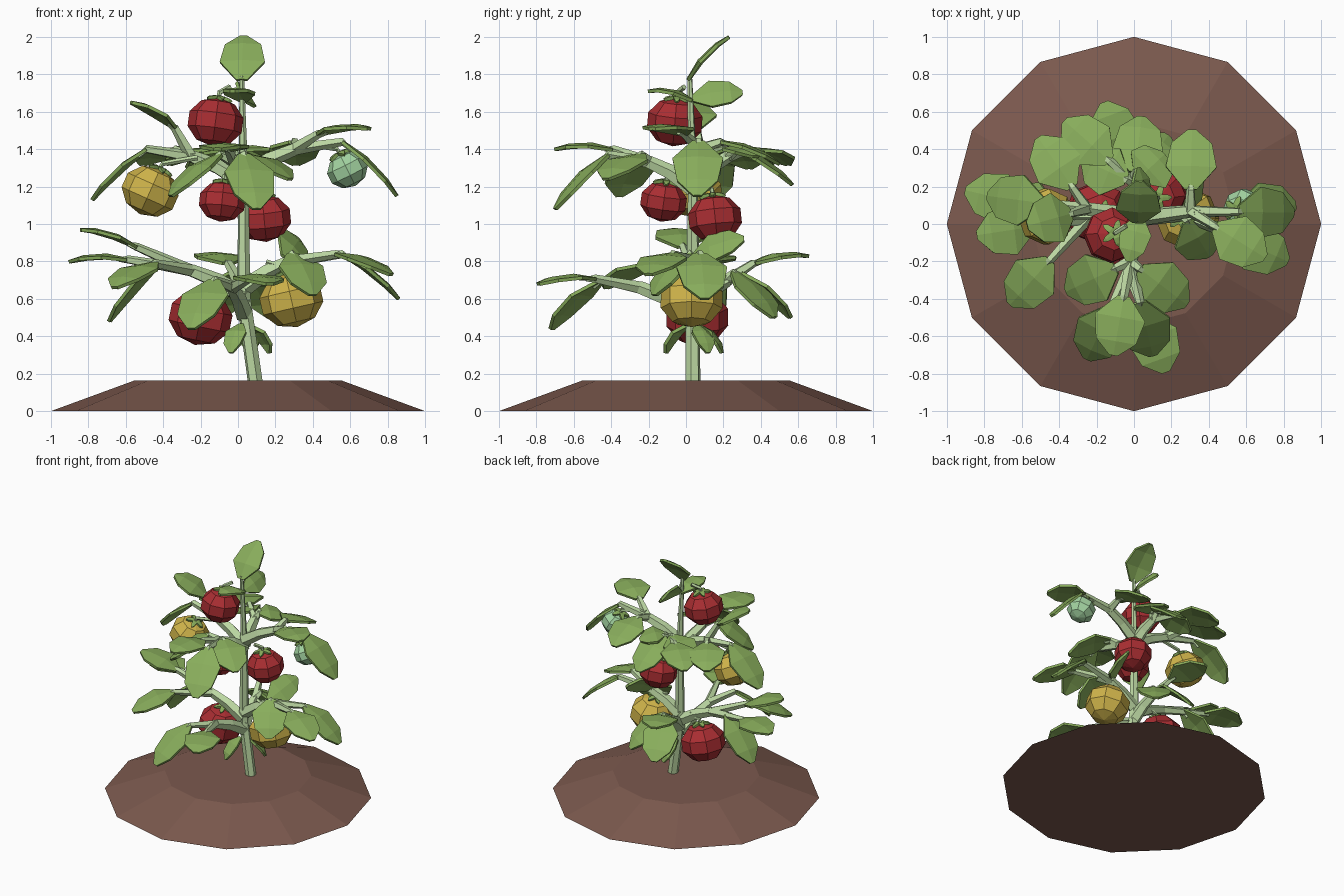
import bpy, bmesh, math
from mathutils import Vector as V

if "Cube" in bpy.data.objects:
    bpy.data.objects.remove(bpy.data.objects["Cube"])


def mat(name, *rgb):
    m = bpy.data.materials.new(name)
    m.diffuse_color = (*rgb, 1)
    m.use_nodes = True
    m.node_tree.nodes["Principled BSDF"].inputs["Base Color"].default_value = m.diffuse_color
    return m


SOIL = mat("soil", .2, .1, .076)
STEM = mat("stem", .5, .68, .36)
LEAF = mat("leaf", .25, .42, .107)
RED = mat("ripe", .4, .027, .032)
YELLOW = mat("half_ripe", .63, .46, .07)
GREEN = mat("unripe", .37, .66, .36)
AXIS = V((.03, .037, 0))  # where the stem stands
UP = V((0, 0, 1))


def finish(bm, name, material):
    bmesh.ops.recalc_face_normals(bm, faces=bm.faces)
    me = bpy.data.meshes.new(name)
    bm.to_mesh(me)
    bm.free()
    me.materials.append(material)
    ob = bpy.data.objects.new(name, me)
    bpy.context.collection.objects.link(ob)
    return ob


def tube(name, pts, r0, r1, sides=5):
    """Faceted tube through points, tapering from r0 to r1."""
    bm = bmesh.new()
    last = len(pts) - 1
    rings = []
    for i, p in enumerate(pts):
        d = (pts[min(i + 1, last)] - pts[max(i - 1, 0)]).normalized()
        u = d.orthogonal().normalized() if not i else (u - d * u.dot(d)).normalized()
        w = d.cross(u)
        r = r0 + (r1 - r0) * i / last
        rings.append([bm.verts.new(p + r * (u * math.cos(a) + w * math.sin(a)))
                      for a in [math.tau * k / sides for k in range(sides)]])
    for a, b in zip(rings, rings[1:]):
        for k in range(sides):
            bm.faces.new((a[k], a[k - 1], b[k - 1], b[k]))
    bm.faces.new(rings[0])
    bm.faces.new(rings[-1])
    finish(bm, name, STEM)


def leaf(name, base, tip, width=.27, up=UP, arch=.03):
    """Angular arched leaf blade folded along its midrib."""
    d = tip - base
    side = d.cross(V(up)).normalized()
    n = side.cross(d).normalized()
    bm = bmesh.new()
    rows = []
    for t, w in ((0, .12), (.36, .5), (.76, .4), (1, .08)):
        c = base + d * t + n * arch * 4 * t * (1 - t)
        rows.append([bm.verts.new(c + (side * s - n * .1 * abs(s)) * w * width)
                     for s in (-1, 0, 1)])
    for a, b in zip(rows, rows[1:]):
        for k in (0, 1):
            bm.faces.new((a[k], a[k + 1], b[k + 1], b[k]))
    m = finish(bm, name, LEAF).modifiers.new("thickness", "SOLIDIFY")
    m.thickness = .018
    m.offset = 0


def branch(name, knot, *tips):
    """Branch from the stem to a knot, then one stalk and leaf per tip."""
    knot = V(knot)
    root = AXIS + UP * (knot.z - .14)
    tube(name + "_branch", [root, root.lerp(knot, .5) + UP * .015, knot], .05, .036)
    for i, tip in enumerate(tips):
        tip = V(tip)
        gap = tip - knot
        base = knot + gap * max(.15, 1 - .32 / gap.length)
        base.z = knot.z + .04 + .4 * max(0, gap.z)
        tube(f"{name}_stalk_{i}", [knot, base, base.lerp(tip, .15)], .034, .012)
        leaf(f"{name}_leaf_{i}", base, tip)


def fruit(name, c, r, material):
    """Squashed low-poly fruit leaning to the stem, with calyx and stalk."""
    c = V(c)
    inward = AXIS - c
    inward.z = 0
    axis = (UP + inward * .9).normalized()
    turn = UP.rotation_difference(axis)
    bm = bmesh.new()
    bmesh.ops.create_uvsphere(bm, u_segments=8, v_segments=5, radius=r * 1.02)
    bmesh.ops.scale(bm, verts=bm.verts, vec=(1, 1, .86))
    bmesh.ops.rotate(bm, verts=bm.verts, matrix=turn.to_matrix())
    bmesh.ops.translate(bm, verts=bm.verts, vec=c)
    finish(bm, name, material)
    top = c + axis * r * .86
    for k in range(5):
        a = math.tau * k / 5
        leaf(name + "_sepal", top, top + turn @ V((math.cos(a), math.sin(a), -.2)) * .07, .035, axis, .01)
    tube(name + "_stalk", [top, top + axis * .03, top + inward * .4 + UP * .06], .013, .015)


# soil mound
bm = bmesh.new()
bmesh.ops.create_cone(bm, cap_ends=True, segments=12, radius1=1, radius2=.55, depth=.165)
bmesh.ops.translate(bm, verts=bm.verts, vec=(0, 0, .0825))
finish(bm, "soil_mound", SOIL)

# main stem
tube("stem_foot", [V((.1, .037, .1)), AXIS + UP * .6], .041, .039, 6)
tube("main_stem", [AXIS + UP * .58, AXIS + UP * 1.25, V((.02, .02, 1.79))], .039, .013, 6)

# upper tier of branches
branch("upper_left", (-.25, .08, 1.36), (-.78, .15, 1.13), (-.57, -.01, 1.65), (-.51, .46, 1.32))
branch("upper_right", (.3, .07, 1.4), (.7, -.18, 1.51), (.85, .06, 1.15), (.31, .5, 1.32))
branch("upper_front", (-.02, -.2, 1.33), (.1, -.7, 1.08), (-.11, -.7, 1.4), (-.36, -.36, 1.15), (.28, -.43, 1.24))
branch("upper_back", (0, .22, 1.36), (-.37, .55, 1.32), (.04, .57, 1.21), (-.27, .34, 1.3), (.16, .37, 1.36))

# lower tier of branches
branch("lower_left", (-.25, .03, .75), (-.9, .18, .8), (-.84, -.06, .97), (-.66, -.43, .66), (-.69, .12, .48))
branch("lower_right", (.27, .05, .8), (.82, -.2, .73), (.86, .1, .6), (.4, -.17, .62))
branch("lower_front", (-.03, -.25, .66), (.17, -.79, .68), (-.25, -.72, .44))
branch("lower_back", (0, .22, .7), (-.16, .65, .83), (.18, .47, .5), (-.1, .56, .5))
leaf("lower_right_side_leaf", V((.25, .04, .82)), V((.32, .31, .92)), .2, (.6, 0, .6))

# crown leaves
leaf("crown_leaf", V((.02, .01, 1.77)), V((.03, .23, 2)), .24)
leaf("crown_leaf_back", AXIS + UP * 1.67, V((.02, .3, 1.7)), .17, (.8, 0, .6))
leaf("crown_leaf_front", AXIS + UP * 1.66, V((-.03, -.2, 1.71)), .17)

# small leaves at the foot
for k, deg in enumerate((245, 30, 75)):
    out = V((math.cos(math.radians(deg)), math.sin(math.radians(deg)), 0))
    start = AXIS + out * .03 + UP * .46
    leaf(f"foot_leaf_{k}", start, start + out * .13 - UP * .15, .12)

# fruits
fruit("red_fruit_top", (-.12, -.06, 1.545), .15, RED)
fruit("red_fruit_front", (-.085, -.12, 1.12), .125, RED)
fruit("red_fruit_back", (.14, .155, 1.03), .145, RED)
fruit("red_fruit_low", (-.2, .06, .5), .17, RED)
fruit("yellow_fruit_left", (-.47, .04, 1.175), .153, YELLOW)
fruit("yellow_fruit_right", (.285, .03, .595), .17, YELLOW)
fruit("green_fruit", (.585, .08, 1.29), .11, GREEN)
